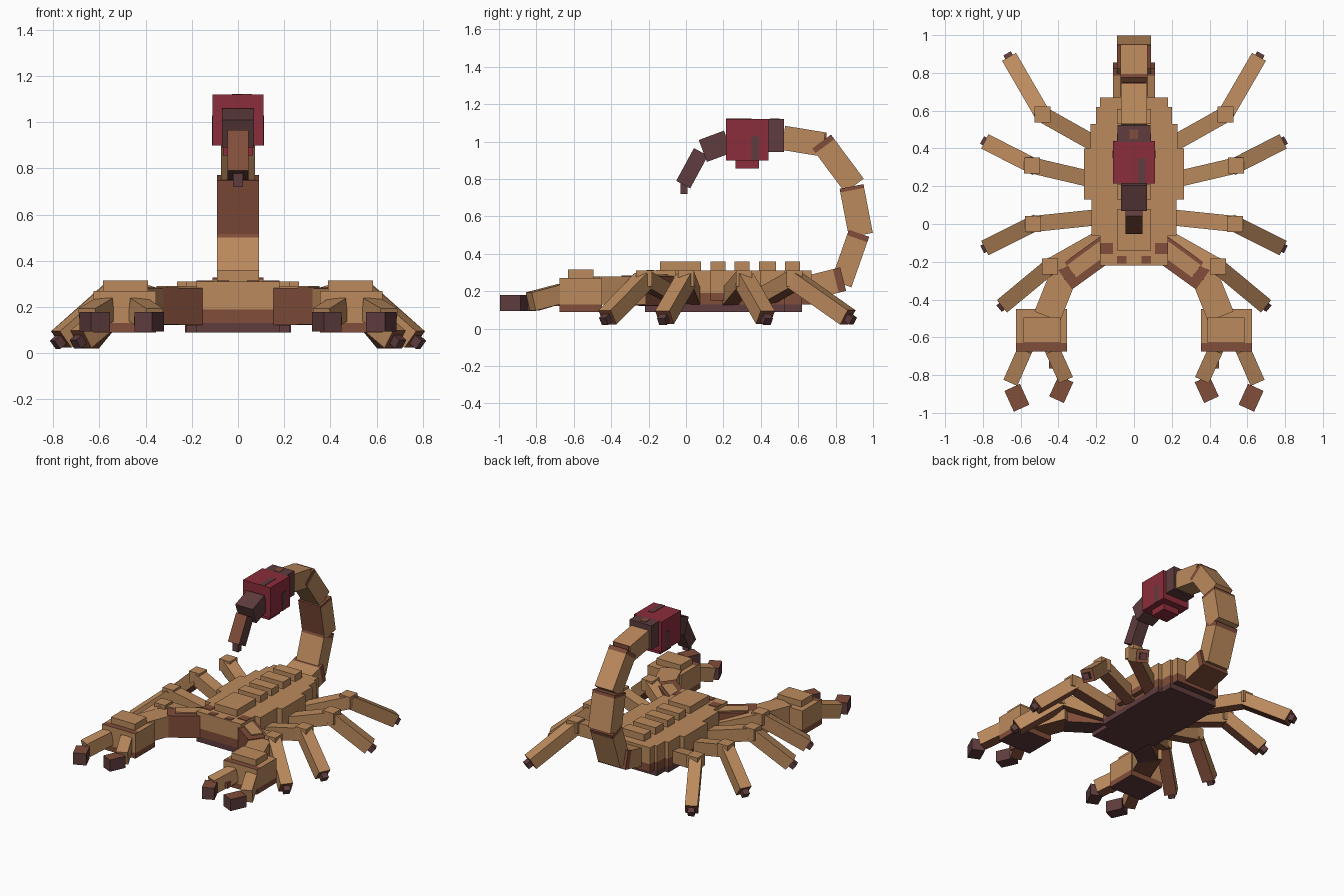
import bpy, bmesh
from mathutils import Vector, Matrix

if "Cube" in bpy.data.objects:
    bpy.data.objects.remove(bpy.data.objects["Cube"])


def material(name, rgb):
    m = bpy.data.materials.new(name)
    m.use_nodes = True
    m.diffuse_color = (*rgb, 1)
    m.node_tree.nodes["Principled BSDF"].inputs["Base Color"].default_value = (*rgb, 1)
    return m


MATS = [material("tan", (0.50, 0.255, 0.11)), material("brown", (0.22, 0.075, 0.042)),
        material("dark_maroon", (0.115, 0.045, 0.047)), material("crimson", (0.26, 0.026, 0.043))]
TAN, BROWN, DARK, RED = range(4)


def finish(name, bm, rule, cuts=()):
    """Cut the mesh along planes, colour its faces by rule(centre, normal), add to the scene."""
    for co, no in cuts:
        geom = bm.verts[:] + bm.edges[:] + bm.faces[:]
        bmesh.ops.bisect_plane(bm, geom=geom, plane_co=co, plane_no=no)
    bmesh.ops.recalc_face_normals(bm, faces=bm.faces)
    for f in bm.faces:
        f.material_index = rule(f.calc_center_median(), f.normal) if callable(rule) else rule
    me = bpy.data.meshes.new(name)
    bm.to_mesh(me)
    bm.free()
    for m in MATS:
        me.materials.append(m)
    ob = bpy.data.objects.new(name, me)
    bpy.context.collection.objects.link(ob)
    return ob


def box(name, x, y, z, rule=TAN, cuts=()):
    bm = bmesh.new()
    size = [r[1] - r[0] for r in (x, y, z)]
    mid = Vector([(r[1] + r[0]) / 2 for r in (x, y, z)])
    bmesh.ops.create_cube(bm, size=1, matrix=Matrix.Translation(mid) @ Matrix.Diagonal((*size, 1)))
    return finish(name, bm, rule, cuts)


def beam(name, a, b, width, thick, rule=TAN, side=None, band=0):
    """Box running from a to b; band > 0 paints that length at the b end brown."""
    a, b = Vector(a), Vector(b)
    d = (b - a).normalized()
    side = Vector(side) if side else d.cross(Vector((0, 0, 1))).normalized()
    up = side.cross(d)
    rot = Matrix((side, d, up)).transposed().to_4x4()
    bm = bmesh.new()
    scale = Matrix.Diagonal((width, (b - a).length, thick, 1))
    bmesh.ops.create_cube(bm, size=1, matrix=Matrix.Translation((a + b) / 2) @ rot @ scale)
    if not band:
        return finish(name, bm, rule)
    edge = b - d * band

    def banded(c, n):
        if (c - edge).dot(d) > 0:
            return BROWN
        return rule(c, n) if callable(rule) else rule
    return finish(name, bm, banded, [(edge, d)])


def underside(c, n):
    return BROWN if n.z < -0.3 else TAN


def capped(c, n):
    return BROWN if n.z > 0.5 else DARK


def layers(low, high):
    return lambda c, n: DARK if c.z < low else BROWN if c.z < high else TAN


Z = (0, 0, 1)

# Body: stepped blocks with dark belly and brown flank band
for name, half, y0, y1, z0 in (
        ("head", 0.18, -0.22, -0.05, 0.09), ("front_body", 0.225, -0.06, 0.2, 0.09),
        ("middle_body", 0.265, 0.13, 0.40, 0.15), ("rear_body", 0.23, 0.2, 0.53, 0.09),
        ("hind_body", 0.20, 0.53, 0.62, 0.09), ("tail_root", 0.18, 0.62, 0.67, 0.13)):
    box(name, (-half, half), (y0, y1), (z0, 0.31), layers(0.13, 0.19),
        [((0, 0, 0.13), Z), ((0, 0, 0.19), Z)])

# Back plates
for i, (y0, y1) in enumerate(((-0.14, 0.08), (0.13, 0.21), (0.26, 0.34), (0.39, 0.48), (0.53, 0.61))):
    box(f"back_plate_{i + 1}", (-0.09, 0.09), (y0, y1), (0.30, 0.36))

# Tail: segments curling up and over
X = (1, 0, 0)


def inner_brown(c, n):
    return BROWN if n.y < -0.9 else TAN


for i, (a, b, w, t, rule, band) in enumerate((
        ((0.58, 0.20), (0.84, 0.265), 0.22, 0.13, underside, 0.04),
        ((0.83, 0.24), (0.925, 0.51), 0.18, 0.115, TAN, 0.03),
        ((0.935, 0.50), (0.885, 0.76), 0.18, 0.13, inner_brown, 0.02),
        ((0.90, 0.765), (0.725, 1.0), 0.145, 0.125, TAN, 0.03),
        ((0.735, 0.985), (0.52, 1.02), 0.14, 0.13, TAN, 0))):
    beam(f"tail_segment_{i + 1}", (0, *a), (0, *b), w, t, rule, X, band)
box("tail_joint", (-0.06, 0.06), (0.68, 0.75), (0.94, 1.05), BROWN)

# Venom bulb and stinger
box("bulb_collar", (-0.088, 0.088), (0.435, 0.525), (0.945, 1.12), DARK)
box("venom_bulb", (-0.11, 0.11), (0.215, 0.44), (0.90, 1.12), RED)
box("bulb_base", (-0.065, 0.065), (0.265, 0.39), (0.855, 0.90), RED)
for s in (-1, 1):
    box("bulb_stripe", sorted((s * 0.11, s * 0.113)), (0.35, 0.39), (0.90, 1.03), DARK)
box("bulb_top_stripe", (0.02, 0.06), (0.215, 0.35), (1.12, 1.123), DARK)
beam("stinger_base", (0, 0.225, 1.0), (0, 0.09, 0.95), 0.14, 0.125, DARK, X)
box("stinger_spot", (-0.025, 0.02), (0.45, 0.50), (1.12, 1.123), BROWN)
beam("stinger_arm", (0, 0.08, 0.945), (0, -0.015, 0.77), 0.09, 0.085,
     lambda c, n: BROWN if n.y < -0.5 and n.z > 0 else DARK, X)
box("stinger_tip", (-0.022, 0.022), (-0.03, 0.008), (0.72, 0.80), DARK)

# Legs: hip, knee and foot points in the horizontal plane, front to back
LEGS = (((0.17, -0.07), (0.445, -0.225), (0.68, -0.42)),
        ((0.20, 0.035), (0.535, 0.0), (0.765, -0.115)),
        ((0.22, 0.235), (0.54, 0.31), (0.765, 0.425)),
        ((0.20, 0.42), (0.485, 0.58), (0.65, 0.865)))

for s, label in ((1, "left"), (-1, "right")):
    for i, (hip, knee, foot) in enumerate(LEGS):
        tag = f"{label}_leg_{i + 1}"
        h = Vector((s * hip[0], hip[1], 0.17))
        k = Vector((s * knee[0], knee[1], 0.26))
        f = Vector((s * foot[0], foot[1], 0.06))
        beam(tag + "_thigh", h, k, 0.085, 0.09, underside)
        x = sorted((k.x - 0.043, k.x + 0.043))
        box(tag + "_knee", x, (k.y - 0.043, k.y + 0.043), (0.225, 0.31))
        beam(tag + "_shin", k, f, 0.085, 0.09, underside)
        d = (f - k).normalized()
        beam(tag + "_foot", f - d * 0.01, f + d * 0.038, 0.045, 0.045, DARK)

    # Pincer arm
    def pt(x, y, z):
        return (s * x, y, z)

    def span(x0, x1):
        return sorted((s * x0, s * x1))

    beam(label + "_upper_arm", pt(0.12, -0.11, 0.20), pt(0.37, -0.29, 0.205), 0.14, 0.16,
         lambda c, n: DARK if n.z < -0.3 else BROWN)
    beam(label + "_arm_plate", pt(0.16, -0.125, 0.284), pt(0.33, -0.25, 0.288), 0.08, 0.008)
    beam(label + "_forearm", pt(0.36, -0.24, 0.205), pt(0.46, -0.49, 0.205), 0.145, 0.15, underside)

    # Palm: brown front rim on top, brown lower band
    box(label + "_palm", span(0.355, 0.625), (-0.675, -0.45), (0.09, 0.27),
        lambda c, n: DARK if n.z < -0.5 else
        BROWN if c.z < 0.13 or (n.z > 0.5 and c.y < -0.63) else TAN,
        [((0, 0, 0.13), Z), ((0, -0.63, 0), (0, 1, 0))])
    box(label + "_palm_plate", span(0.39, 0.585), (-0.63, -0.495), (0.27, 0.315))

    # Fingers with hooked tips
    beam(label + "_outer_finger", pt(0.575, -0.66, 0.19), pt(0.65, -0.83, 0.145), 0.08, 0.10, underside)
    beam(label + "_outer_tip", pt(0.645, -0.865, 0.137), pt(0.595, -0.975, 0.137), 0.09, 0.085, capped)
    beam(label + "_inner_finger", pt(0.435, -0.66, 0.19), pt(0.365, -0.815, 0.145), 0.08, 0.10, underside)
    beam(label + "_inner_tip", pt(0.36, -0.82, 0.137), pt(0.41, -0.93, 0.137), 0.085, 0.085, capped)
    box(label + "_finger_tooth", span(0.425, 0.45), (-0.765, -0.67), (0.12, 0.16), BROWN)

    # Mottled spots on the head
    box(label + "_head_spot", span(0.11, 0.18), (-0.16, -0.10), (0.31, 0.314), BROWN)
    box(label + "_brow_spot", span(0.04, 0.09), (-0.21, -0.17), (0.31, 0.314), BROWN)
